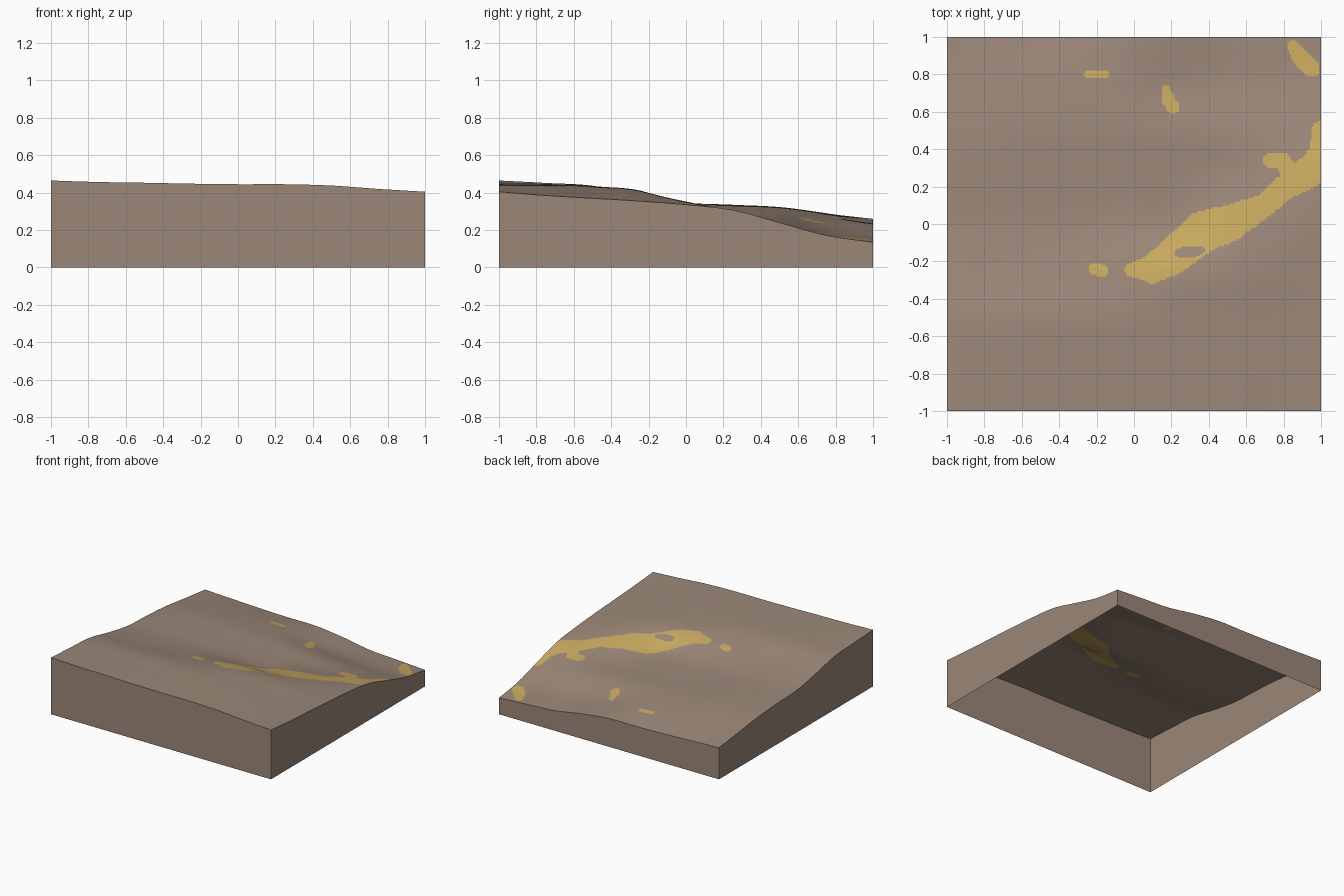
import bpy
import bmesh
from mathutils import Vector

default_cube = bpy.data.objects.get("Cube")
if default_cube:
    bpy.data.objects.remove(default_cube, do_unlink=True)

CELLS = 200

# Ground height in thousandths: one profile per row from front to back,
# each running from -x to +x at even spacing
PROFILES = [
    (465, 457, 453, 448, 445, 445, 438, 420, 405),
    (452, 449, 446, 443, 443, 440, 430, 410, 385),
    (437, 435, 435, 435, 436, 432, 420, 395, 370),
    (387, 382, 382, 388, 401, 412, 405, 382, 355),
    (346, 346, 341, 336, 332, 325, 350, 350, 336),
    (335, 335, 330, 320, 310, 300, 295, 300, 307),
    (318, 323, 320, 310, 300, 285, 265, 250, 240),
    (288, 290, 287, 278, 262, 224, 195, 180, 172),
    (260, 250, 240, 234, 232, 205, 165, 150, 135),
]

# Sandy patches as paths of (x, y, radius)
SAND_PATHS = [
    [(-.01, -.245, .04), (.1, -.24, .078), (.2, -.18, .095), (.37, -.04, .11),
     (.5, 0, .1), (.6, .05, .08), (.7, .1, .06), (.8, .19, .065),
     (.92, .27, .085), (1, .32, .08)],
    [(.73, .34, .04), (.79, .34, .045), (.84, .27, .05)],
    [(.95, .32, .06), (.98, .4, .04), (1, .5, .05)],
    [(-.21, -.24, .03), (-.17, -.25, .035)],
    [(-.25, .8, .02), (-.15, .8, .02)],
    [(.17, .72, .025), (.18, .67, .035), (.21, .62, .035)],
    [(.85, .95, .03), (.89, .89, .045), (.95, .83, .045)],
]
BARE_PATHS = [[(.25, -.155, .03), (.33, -.145, .03), (.37, -.14, .015)]]


def make_material(name, color):
    material = bpy.data.materials.new(name)
    material.use_nodes = True
    material.diffuse_color = color
    material.node_tree.nodes["Principled BSDF"].inputs["Base Color"].default_value = color
    return material


def spline(values, position):
    """Smooth curve through evenly spaced values, position from -1 to 1."""
    last = len(values) - 1
    u = (position + 1) / 2 * last
    i = min(int(u), last - 1)
    t = u - i
    b, c = values[i], values[i + 1]
    a = values[i - 1] if i > 0 else 2 * b - c
    d = values[i + 2] if i + 2 <= last else 2 * c - b
    return b + t / 2 * (c - a + t * (2 * a - 5 * b + 4 * c - d + t * (3 * (b - c) + d - a)))


def on_paths(point, paths):
    """True where the point lies inside a tapered stroke along any path."""
    for path in paths:
        for start, end in zip(path, path[1:]):
            a, b = Vector(start[:2]), Vector(end[:2])
            along = b - a
            t = max(0, min(1, (point - a).dot(along) / along.length_squared))
            radius = start[2] + (end[2] - start[2]) * t
            if (point - a - along * t).length < radius:
                return True
    return False


def add_object(name, bm, materials):
    mesh = bpy.data.meshes.new(name)
    bm.to_mesh(mesh)
    bm.free()
    for material in materials:
        mesh.materials.append(material)
    obj = bpy.data.objects.new(name, mesh)
    bpy.context.collection.objects.link(obj)
    return obj


earth = make_material("earth_brown", (.33, .245, .19, 1))
sand = make_material("sand_yellow", (.58, .4, .115, 1))

# Ground surface: a fine sheet lofted through the profiles
steps = [2 * i / CELLS - 1 for i in range(CELLS + 1)]
columns = [[spline(row, x) for row in PROFILES] for x in steps]
bm = bmesh.new()
grid = [[bm.verts.new((x, y, spline(column, y) / 1000)) for y in steps]
        for x, column in zip(steps, columns)]
for i in range(CELLS):
    for j in range(CELLS):
        face = bm.faces.new((grid[i][j], grid[i + 1][j], grid[i + 1][j + 1], grid[i][j + 1]))
        face.smooth = True
        center = face.calc_center_median().to_2d()
        if on_paths(center, SAND_PATHS) and not on_paths(center, BARE_PATHS):
            face.material_index = 1

# Outline of the sheet, counterclockwise from the front
rim = [row[0].co.copy() for row in grid]
rim += [v.co.copy() for v in grid[-1][1:]]
rim += [row[-1].co.copy() for row in reversed(grid[:-1])]
rim += [v.co.copy() for v in reversed(grid[0][1:-1])]
add_object("ground_surface", bm, [earth, sand])

# Side walls: drop the outline to the floor, open underneath
bm = bmesh.new()
top = [bm.verts.new(co) for co in rim]
foot = [bm.verts.new((co.x, co.y, 0)) for co in rim]
for i in range(len(rim)):
    k = (i + 1) % len(rim)
    bm.faces.new((foot[i], foot[k], top[k], top[i]))
add_object("side_walls", bm, [earth])
